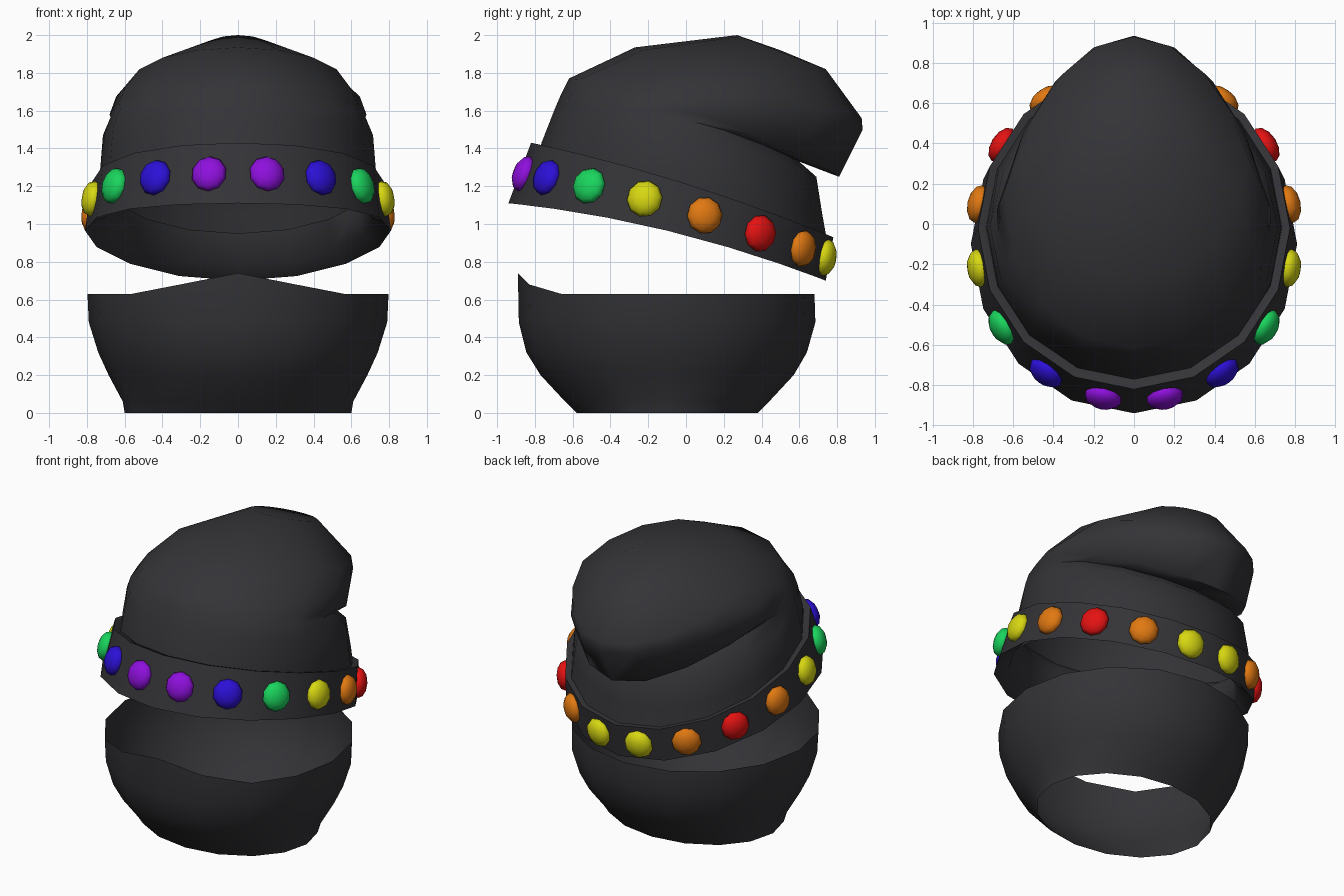
import bpy, bmesh, math
from mathutils import Matrix, Vector

if "Cube" in bpy.data.objects:
    bpy.data.objects.remove(bpy.data.objects["Cube"])

SIDES = 16


def material(name, rgb):
    m = bpy.data.materials.new(name)
    m.diffuse_color = (*rgb, 1)
    m.use_nodes = True
    m.node_tree.nodes["Principled BSDF"].inputs["Base Color"].default_value = m.diffuse_color
    return m


CLOTH = material("charcoal cloth", (0.034, 0.034, 0.039))
VIOLET = material("violet", (0.27, 0.005, 0.72))
BLUE = material("blue", (0.025, 0.005, 0.68))
GREEN = material("green", (0.01, 0.66, 0.11))
YELLOW = material("yellow", (0.68, 0.68, 0.006))
ORANGE = material("orange", (0.75, 0.19, 0.006))
RED = material("red", (0.78, 0.006, 0.006))


def finish(name, bm, mat, angle):
    bmesh.ops.recalc_face_normals(bm, faces=bm.faces)
    me = bpy.data.meshes.new(name)
    bm.to_mesh(me)
    bm.free()
    me.materials.append(mat)
    me.shade_smooth()
    me.set_sharp_from_angle(angle=math.radians(angle))
    ob = bpy.data.objects.new(name, me)
    bpy.context.collection.objects.link(ob)
    return ob


def ring_point(ring, a):
    """Tilted oval: front (y, z), back (y, z), half width, side bow, back taper."""
    fy, fz, by, bz, w, bow, taper = ring
    c, s = math.cos(a), math.sin(a)
    return Vector((w * s * (1 + taper * min(c, 0)),
                   (fy + by) / 2 + (fy - by) / 2 * c,
                   (fz + bz) / 2 + (fz - bz) / 2 * c + bow * s * s))


def loft(rings, closed=False, pole=None):
    bm = bmesh.new()
    loops = [[bm.verts.new(ring_point(r, math.tau * i / SIDES)) for i in range(SIDES)]
             for r in rings]
    pairs = list(zip(loops, loops[1:]))
    if closed:
        pairs.append((loops[-1], loops[0]))
    for lo, hi in pairs:
        for i in range(SIDES):
            j = (i + 1) % SIDES
            bm.faces.new((lo[i], lo[j], hi[j], hi[i]))
    if pole:
        tip = bm.verts.new(pole)
        for i in range(SIDES):
            bm.faces.new((loops[-1][i], loops[-1][(i + 1) % SIDES], tip))
    return bm, loops


# Face mask: open bowl with a raised peak over the nose
bm, loops = loft([
    (-0.58, 0.00, 0.38, 0.00, 0.60, 0, 0),
    (-0.64, 0.06, 0.44, 0.06, 0.61, 0, 0),
    (-0.77, 0.20, 0.57, 0.20, 0.685, 0, 0),
    (-0.845, 0.32, 0.64, 0.32, 0.74, 0, 0),
    (-0.885, 0.48, 0.685, 0.48, 0.79, 0, 0),
    (-0.89, 0.63, 0.68, 0.63, 0.797, 0, 0),
])
for i, lift in ((0, 0.11), (1, 0.05), (-1, 0.05)):
    loops[-1][i].co.z += lift
finish("face_mask", bm, CLOTH, 60)

# Beanie cap: rises from the band, creases at the back and flops over
bm, _ = loft([
    (-0.78, 1.36, 0.745, 0.92, 0.735, 0.05, 0),
    (-0.765, 1.43, 0.72, 1.06, 0.73, 0.04, 0),
    (-0.71, 1.57, 0.69, 1.25, 0.715, 0.06, 0.04),
    (-0.69, 1.62, 0.60, 1.33, 0.675, 0.09, 0.12),
    (-0.66, 1.69, 0.81, 1.25, 0.68, 0.11, 0.18),
    (-0.62, 1.77, 0.935, 1.50, 0.645, 0.04, 0.20),
    (-0.27, 1.935, 0.93, 1.56, 0.565, 0, 0.20),
    (0.27, 2.00, 0.74, 1.82, 0.20, 0, 0),
], pole=(0, 0.5, 1.92))
finish("beanie_cap", bm, CLOTH, 80)

# Folded band around the cap
OUTER_LOW = (-0.94, 1.11, 0.74, 0.70, 0.81, 0.06, 0)
OUTER_TOP = (-0.82, 1.43, 0.78, 0.93, 0.775, 0.04, 0)
bm, _ = loft([
    OUTER_LOW, OUTER_TOP,
    (-0.775, 1.41, 0.735, 0.93, 0.735, 0.04, 0),
    (-0.74, 1.33, 0.64, 0.95, 0.68, 0.04, 0),
    (-0.84, 1.14, 0.66, 0.78, 0.72, 0.06, 0),
], closed=True)
finish("beanie_band", bm, CLOTH, 80)

# Flattened round studs, one at the middle of each band facet
MID = tuple((p + q) / 2 for p, q in zip(OUTER_LOW, OUTER_TOP))
COLOURS = [VIOLET, BLUE, GREEN, YELLOW, ORANGE, RED, ORANGE, YELLOW]
for side, label in ((1, "right"), (-1, "left")):
    for k, mat in enumerate(COLOURS):
        a = side * math.tau * (k + 0.5) / SIDES
        tangent = (ring_point(MID, a + 0.1) - ring_point(MID, a - 0.1)).normalized()
        slope = ring_point(OUTER_TOP, a) - ring_point(OUTER_LOW, a)
        normal = tangent.cross(slope).normalized()
        up = normal.cross(tangent)
        frame = Matrix((tangent, up, normal)).transposed().to_4x4()
        frame.translation = ring_point(MID, a) - normal * 0.005
        bm = bmesh.new()
        bmesh.ops.create_uvsphere(bm, u_segments=10, v_segments=6, radius=1)
        bmesh.ops.transform(bm, matrix=frame @ Matrix.Diagonal((0.095, 0.098, 0.055, 1)),
                            verts=bm.verts)
        finish(f"stud_{label}_{k + 1}", bm, mat, 60)
